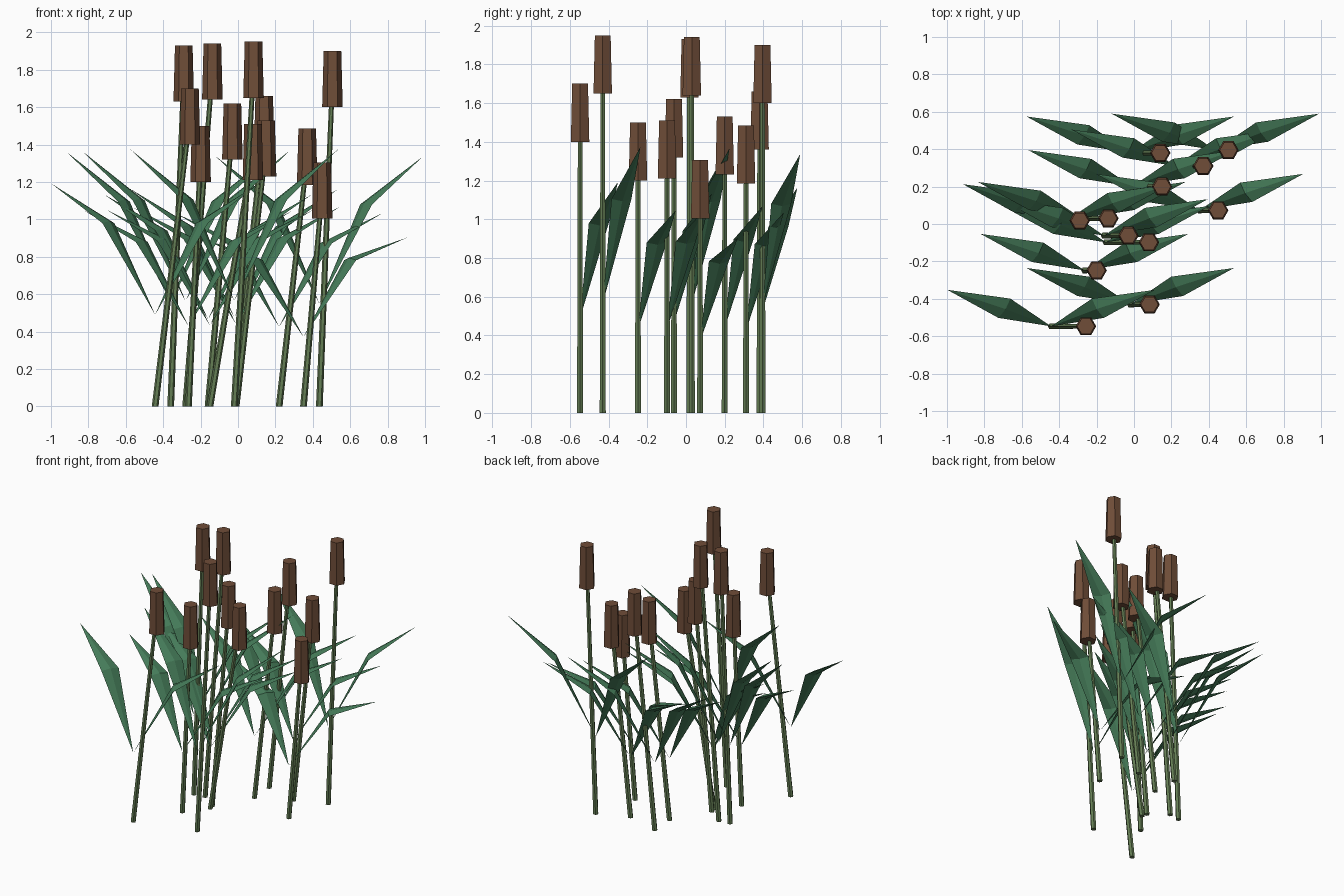
import bpy, bmesh
from mathutils import Vector
from math import cos, sin, tau

if "Cube" in bpy.data.objects:
    bpy.data.objects.remove(bpy.data.objects["Cube"])


def material(name, rgb):
    m = bpy.data.materials.new(name)
    m.diffuse_color = (*rgb, 1)
    m.use_nodes = True
    m.node_tree.nodes["Principled BSDF"].inputs["Base Color"].default_value = m.diffuse_color
    return m


STEM = material("stem_green", (0.13, 0.21, 0.09))
HEAD = material("head_brown", (0.16, 0.075, 0.04))
LEAF = material("leaf_green", (0.06, 0.20, 0.10))


def add_object(name, bm, mat):
    bmesh.ops.recalc_face_normals(bm, faces=bm.faces)
    mesh = bpy.data.meshes.new(name)
    bm.to_mesh(mesh)
    bm.free()
    mesh.materials.append(mat)
    bpy.context.collection.objects.link(bpy.data.objects.new(name, mesh))


def hex_post(name, bottom, top, r0, r1, mat):
    """Six-sided tapered post with level ends, corners pointing along x."""
    bm = bmesh.new()
    rings = [[bm.verts.new(Vector(c) + Vector((r * cos(i * tau / 6), r * sin(i * tau / 6), 0)))
              for i in range(6)] for c, r in ((bottom, r0), (top, r1))]
    for ring in rings:
        bm.faces.new(ring)
    for i in range(6):
        j = (i + 1) % 6
        bm.faces.new((rings[0][i], rings[0][j], rings[1][j], rings[1][i]))
    add_object(name, bm, mat)


def leaf(name, x, y, h, side):
    """Bent blade: pointed at both ends, thin diamond section in the middle."""
    bm = bmesh.new()
    zm = 0.5 * h + 0.205
    root = bm.verts.new((x, y, 0.3 * h + 0.025))
    tip = bm.verts.new((x + side * 0.555, y + 0.195, 0.73 * h + 0.06))
    mid = [bm.verts.new((x + side * dx, y + dy, zm + dz)) for dx, dy, dz in
           ((0.218, 0.148, 0), (0.243, 0.092, 0.012), (0.282, 0.045, 0), (0.257, 0.101, -0.012))]
    for i in range(4):
        a, b = mid[i], mid[(i + 1) % 4]
        bm.faces.new((root, a, b))
        bm.faces.new((tip, b, a))
    add_object(name, bm, LEAF)


# Reeds: foot x, head x, y, height of head centre
REEDS = [
    (-0.02, 0.14, 0.38, 1.51), (0.435, 0.505, 0.395, 1.75),
    (0.22, 0.37, 0.31, 1.335), (-0.01, 0.15, 0.20, 1.38),
    (0.35, 0.45, 0.073, 1.155), (-0.36, -0.29, 0.018, 1.78),
    (-0.28, -0.137, 0.03, 1.79), (-0.16, -0.03, -0.062, 1.47),
    (-0.15, 0.08, -0.098, 1.36), (-0.265, -0.20, -0.248, 1.35),
    (-0.02, 0.083, -0.43, 1.80), (-0.443, -0.257, -0.547, 1.55),
]

for n, (foot, hx, y, h) in enumerate(REEDS, 1):
    hex_post(f"stem_{n}", (foot, y, 0), (hx, y, h), 0.018, 0.013, STEM)
    hex_post(f"seed_head_{n}", (hx, y, h - 0.15), (hx, y, h + 0.15), 0.055, 0.047, HEAD)
    leaf(f"leaf_left_{n}", foot, y, h, -1)
    leaf(f"leaf_right_{n}", foot, y, h, 1)
